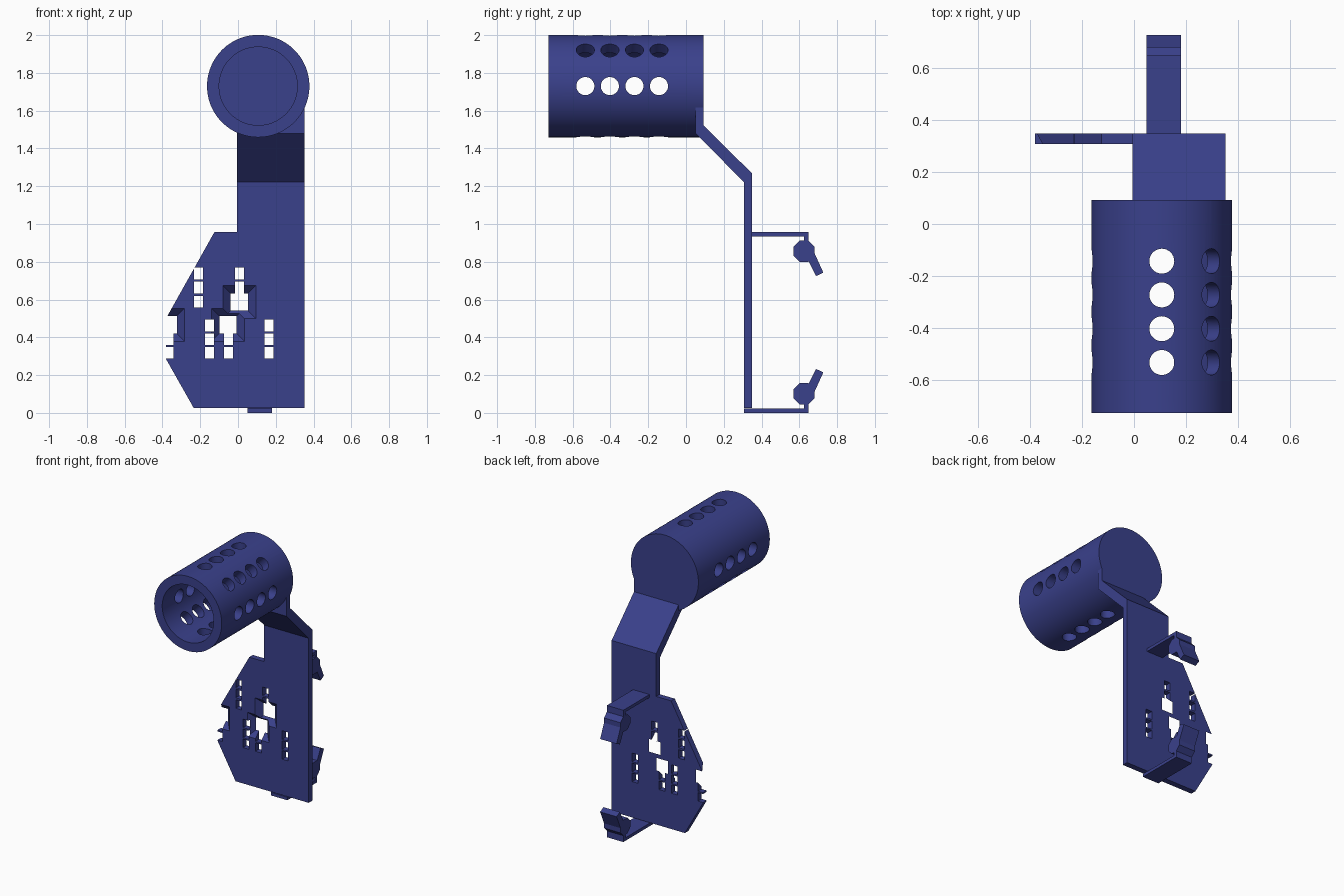
import bpy, bmesh, math
from mathutils import Vector, Matrix

if "Cube" in bpy.data.objects:
    bpy.data.objects.remove(bpy.data.objects["Cube"])

blue = bpy.data.materials.new("indigo plastic")
blue.diffuse_color = (0.042, 0.052, 0.26, 1)
blue.use_nodes = True
blue.node_tree.nodes["Principled BSDF"].inputs["Base Color"].default_value = blue.diffuse_color


def finish(name, bm):
    bmesh.ops.recalc_face_normals(bm, faces=bm.faces)
    me = bpy.data.meshes.new(name)
    bm.to_mesh(me)
    bm.free()
    ob = bpy.data.objects.new(name, me)
    bpy.context.collection.objects.link(ob)
    me.materials.append(blue)
    return ob


def prism(name, bottom, top):
    """Solid between two matching loops of 3D points."""
    bm = bmesh.new()
    a = [bm.verts.new(p) for p in bottom]
    b = [bm.verts.new(p) for p in top]
    bm.faces.new(a)
    bm.faces.new(b[::-1])
    n = len(a)
    for i in range(n):
        bm.faces.new((a[i], b[i], b[(i + 1) % n], a[(i + 1) % n]))
    return finish(name, bm)


def side_profile(name, pts, x0, x1):
    return prism(name, [(x0, y, z) for y, z in pts], [(x1, y, z) for y, z in pts])


def front_profile(name, pts, y0, y1):
    return prism(name, [(x, y0, z) for x, z in pts], [(x, y1, z) for x, z in pts])


def cylinder(name, r, depth, centre, axis, sides):
    bm = bmesh.new()
    rot = Vector((0, 0, 1)).rotation_difference(Vector(axis)).to_matrix().to_4x4()
    bmesh.ops.create_cone(bm, cap_ends=True, segments=sides, radius1=r, radius2=r,
                          depth=depth, matrix=Matrix.Translation(centre) @ rot)
    return finish(name, bm)


def combine(ob, other, op="DIFFERENCE"):
    mod = ob.modifiers.new("bool", "BOOLEAN")
    mod.operation, mod.solver, mod.object = op, "EXACT", other
    bpy.context.view_layer.objects.active = ob
    bpy.ops.object.modifier_apply(modifier=mod.name)
    bpy.data.objects.remove(other, do_unlink=True)


def rect(cx, cz, hx, hz):
    return [(cx - hx, cz - hz), (cx + hx, cz - hz), (cx + hx, cz + hz), (cx - hx, cz + hz)]


# Cup: closed at the back, open at the front, rows of through holes
CX, CZ, R = 0.107, 1.73, 0.271
Y0, Y1 = -0.727, 0.092
cup = cylinder("cup", R, Y1 - Y0, (CX, (Y0 + Y1) / 2, CZ), (0, 1, 0), 96)
combine(cup, cylinder("bore", 0.207, 0.877, (CX, 0.05 - 0.877 / 2, CZ), (0, 1, 0), 96))
for angle in (0, 45, 90):
    a = math.radians(angle)
    for i in range(4):
        combine(cup, cylinder("hole", 0.048, 0.8, (CX, -0.533 + 0.13 * i, CZ),
                              (math.cos(a), 0, math.sin(a)), 32))

# Bracket: bent arm with a flat wing on its left side
PF, PB = 0.307, 0.349
bracket = side_profile("bracket", [
    (0.05, 1.70), (0.05, 1.48), (PF, 1.222), (PF, 0.027),
    (PB, 0.027), (PB, 1.268), (0.092, 1.524), (0.092, 1.70)], -0.005, 0.353)
wing = front_profile("wing", [
    (0.1, 0.027), (-0.235, 0.027), (-0.381, 0.285), (-0.381, 0.50),
    (-0.125, 0.957), (0.1, 0.957)], PF, PB)
combine(bracket, wing, "UNION")

# Slots in rows of three, leaving thin bars between them
low, high = (0.463, 0.390, 0.318), (0.738, 0.664, 0.588)
for x, rows in ((-0.209, high), (0.007, high[:2]), (-0.151, low),
                (-0.051, low[1:]), (0.164, low), (-0.37, low)):
    for z in rows:
        left = x - (0.06 if x < -0.3 else 0.024)
        right = x + (0.029 if x < -0.3 else 0.024)
        combine(bracket, front_profile("slot", rect((left + right) / 2, z, (right - left) / 2, 0.031),
                                       PF - 0.1, PB + 0.1))

# Square funnel openings, wide at the front
for x, z in ((0.007, 0.587), (-0.053, 0.466), (-0.37, 0.466)):
    e = 0.01
    combine(bracket, prism("funnel",
                           [(px, PF - e, pz) for px, pz in rect(x, z, 0.087 + e, 0.087 + e)],
                           [(px, PB + e, pz) for px, pz in rect(x, z, 0.046 - e, 0.046 - e)]))
    combine(bracket, front_profile("square", rect(x, z, 0.037, 0.037), PF - 0.1, PB + 0.1))

# Spring clips at the top and bottom, mirrored about the middle of the plate
X0, X1 = 0.049, 0.181


def clip(name, flip):
    def m(pts):
        return [(y, 0.957 - z if flip else z) for y, z in pts]
    start = PF if flip else PB - 0.01
    ob = side_profile(name, m([(start, 0.957), (start, 0.935), (0.626, 0.935), (0.626, 0.88),
                               (0.649, 0.88), (0.649, 0.957)]), X0, X1)
    bead = [(0.625 + 0.061 * math.cos(math.radians(22.5 + 45 * i)),
             0.855 + 0.061 * math.sin(math.radians(22.5 + 45 * i))) for i in range(8)]
    combine(ob, side_profile("bead", m(bead), X0, X1), "UNION")
    tab = [(0.625, 0.853), (0.677, 0.853), (0.727, 0.743), (0.688, 0.724)]
    combine(ob, side_profile("tab", m(tab), X0, X1), "UNION")


clip("upper_clip", False)
clip("lower_clip", True)

# Smooth the round cup, keep its edges sharp
bpy.ops.object.select_all(action="DESELECT")
cup.select_set(True)
bpy.context.view_layer.objects.active = cup
bpy.ops.object.shade_smooth_by_angle(angle=math.radians(30))
